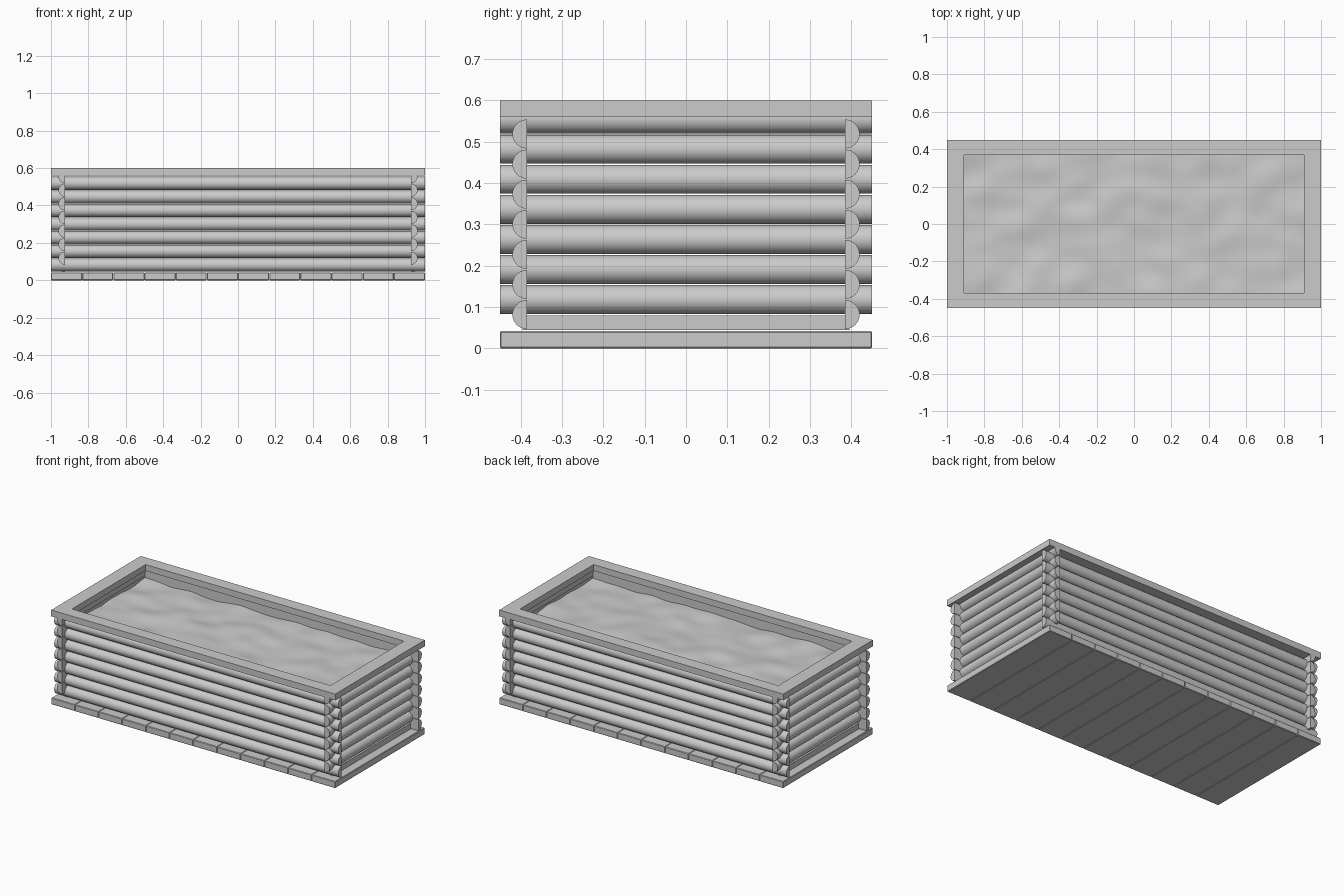
import bpy, bmesh, math
from mathutils import Vector, noise

if "Cube" in bpy.data.objects:
    bpy.data.objects.remove(bpy.data.objects["Cube"])


def make(name, verts, faces, smooth=False):
    me = bpy.data.meshes.new(name)
    me.from_pydata(verts, [], faces)
    bm = bmesh.new()
    bm.from_mesh(me)
    bmesh.ops.recalc_face_normals(bm, faces=bm.faces)
    bm.to_mesh(me)
    bm.free()
    ob = bpy.data.objects.new(name, me)
    bpy.context.collection.objects.link(ob)
    if smooth:
        bpy.ops.object.select_all(action='DESELECT')
        ob.select_set(True)
        bpy.context.view_layer.objects.active = ob
        bpy.ops.object.shade_smooth_by_angle(angle=math.radians(35))
    return ob


def box(name, center, size, bevel=0.0):
    bm = bmesh.new()
    bmesh.ops.create_cube(bm, size=1)
    bmesh.ops.scale(bm, vec=size, verts=bm.verts)
    bmesh.ops.translate(bm, vec=center, verts=bm.verts)
    if bevel:
        bmesh.ops.bevel(bm, geom=bm.edges[:], offset=bevel, segments=1, affect='EDGES')
    me = bpy.data.meshes.new(name)
    bm.to_mesh(me)
    bm.free()
    ob = bpy.data.objects.new(name, me)
    bpy.context.collection.objects.link(ob)
    return ob


R, PITCH, SEG = 0.035, 0.0728, 16


def half_log(name, along_x, side, z):
    """Half-round log with its flat face turned inwards."""
    wall, half = (0.385, 1.0) if along_x else (0.925, 0.45)
    n = SEG + 1
    verts = []
    for end in (-half, half):
        for i in range(n):
            a = -math.pi / 2 + math.pi * i / SEG
            out = side * (wall + R * math.cos(a))
            h = z + R * math.sin(a)
            verts.append((end, out, h) if along_x else (out, end, h))
    faces = [(i, (i + 1) % n, n + (i + 1) % n, n + i) for i in range(n)]
    faces += [tuple(range(n)), tuple(range(n, 2 * n))]
    make(name, verts, faces, True)


# Floor planks
W = 2 / 12
for i in range(12):
    box(f"floor_plank_{i}", (-1 + W * (i + 0.5), 0, 0.021), (W - 0.001, 0.9, 0.042), 0.003)

# Interlocked log walls, short walls raised by half a log
for i in range(7):
    for side, long_name, short_name in ((-1, "front_log", "left_log"), (1, "back_log", "right_log")):
        half_log(f"{long_name}_{i}", True, side, 0.082 + PITCH * i)
        half_log(f"{short_name}_{i}", False, side, 0.118 + PITCH * i)

# Filler boards under the short walls
for side, name in ((-1, "left_filler_board"), (1, "right_filler_board")):
    box(name, (side * 0.935, 0, 0.062), (0.02, 0.79, 0.036))

# Mitred rim boards
X, Y, XI, YI = 1.0, 0.45, 0.91, 0.37
outer = [(-X, -Y), (X, -Y), (X, Y), (-X, Y)]
inner = [(-XI, -YI), (XI, -YI), (XI, YI), (-XI, YI)]
for i, name in enumerate(("front_rim", "right_rim", "back_rim", "left_rim")):
    j = (i + 1) % 4
    ring = [outer[i], outer[j], inner[j], inner[i]]
    verts = [(x, y, z) for z in (0.56, 0.60) for x, y in ring]
    faces = [(0, 1, 2, 3), (4, 5, 6, 7)] + [(k, (k + 1) % 4, 4 + (k + 1) % 4, 4 + k) for k in range(4)]
    make(name, verts, faces)

# Uneven soil surface
NX, NY = 72, 30
verts = []
for j in range(NY + 1):
    for i in range(NX + 1):
        x, y = -0.925 + 1.85 * i / NX, -0.385 + 0.77 * j / NY
        verts.append((x, y, 0.50 + 0.014 * noise.noise(Vector((x * 6, y * 8, 0.3)))))
faces = [(j * (NX + 1) + i, j * (NX + 1) + i + 1, (j + 1) * (NX + 1) + i + 1, (j + 1) * (NX + 1) + i)
         for j in range(NY) for i in range(NX)]
make("soil", verts, faces, True)
